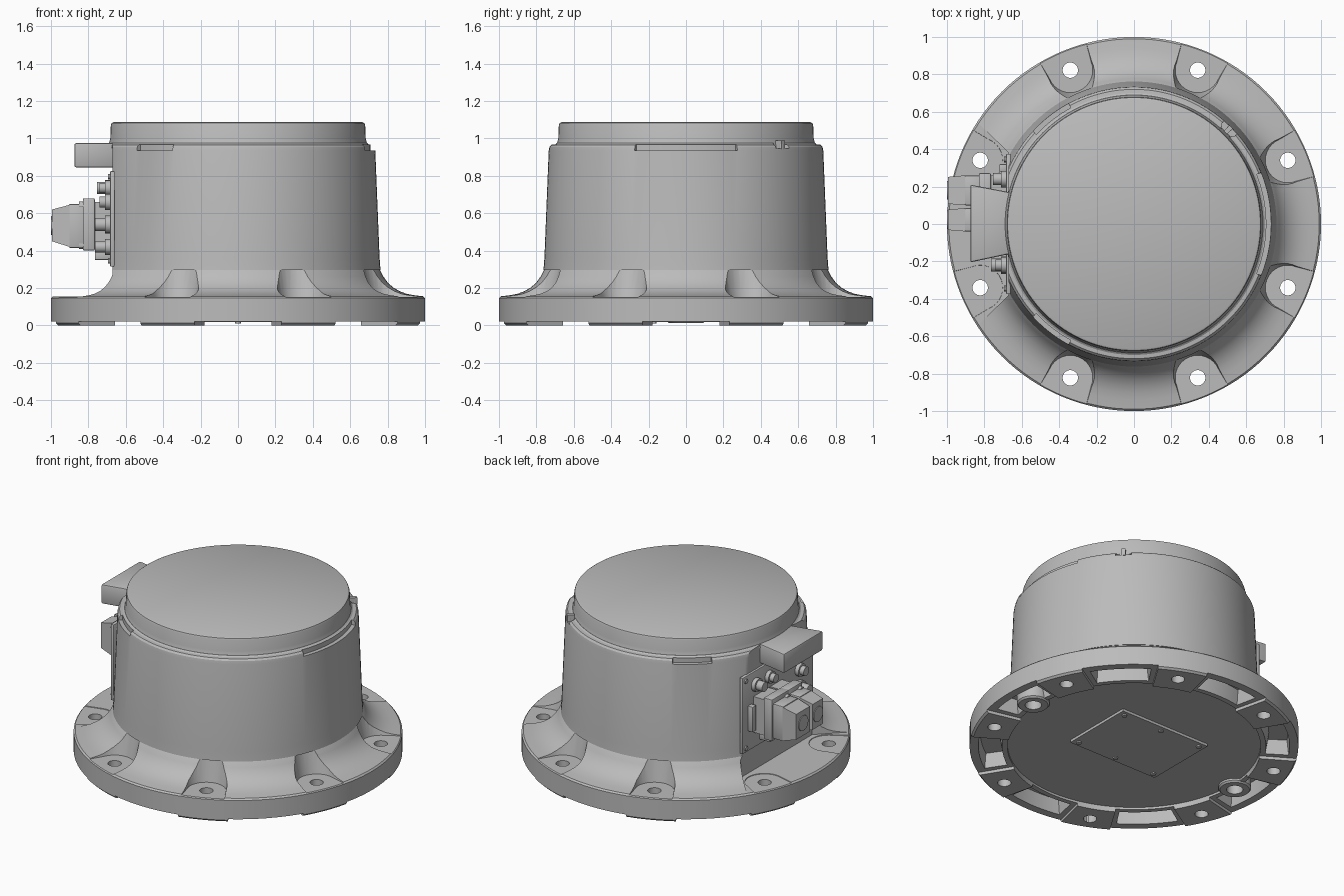
import bpy, bmesh
from math import sin, cos, pi, radians
from mathutils import Matrix

cube = bpy.data.objects.get("Cube")
if cube:
    bpy.data.objects.remove(cube, do_unlink=True)

grey = bpy.data.materials.new("cast_grey")
grey.use_nodes = True
tone = (0.5, 0.5, 0.5, 1)
grey.diffuse_color = tone
grey.node_tree.nodes["Principled BSDF"].inputs["Base Color"].default_value = tone


def finish(name, bm):
    bmesh.ops.remove_doubles(bm, verts=bm.verts, dist=1e-5)
    bmesh.ops.recalc_face_normals(bm, faces=bm.faces)
    mesh = bpy.data.meshes.new(name)
    bm.to_mesh(mesh)
    bm.free()
    ob = bpy.data.objects.new(name, mesh)
    bpy.context.collection.objects.link(ob)
    mesh.materials.append(grey)
    return ob


def activate(ob):
    bpy.ops.object.select_all(action='DESELECT')
    ob.select_set(True)
    bpy.context.view_layer.objects.active = ob


def smooth(ob, angle=30):
    activate(ob)
    bpy.ops.object.shade_smooth_by_angle(angle=radians(angle))
    return ob


def lathe(name, profile, closed=False, steps=128, at=(0, 0, 0)):
    """Spin an (r, z) profile round the z axis."""
    bm = bmesh.new()
    vs = [bm.verts.new((r, 0, z)) for r, z in profile]
    es = [bm.edges.new(p) for p in zip(vs, vs[1:])]
    if closed:
        es.append(bm.edges.new((vs[-1], vs[0])))
    bmesh.ops.spin(bm, geom=vs + es, cent=(0, 0, 0), axis=(0, 0, 1),
                   angle=2 * pi, steps=steps)
    bmesh.ops.translate(bm, verts=bm.verts, vec=at)
    return finish(name, bm)


def loft(name, low, high, z0, z1, turn=0, matrix=Matrix()):
    """Closed solid between two outlines with equal point counts."""
    bm = bmesh.new()
    a = [bm.verts.new((x, y, z0)) for x, y in low]
    b = [bm.verts.new((x, y, z1)) for x, y in high]
    bm.faces.new(a)
    bm.faces.new(b)
    n = len(a)
    for i in range(n):
        j = (i + 1) % n
        bm.faces.new((a[i], a[j], b[j], b[i]))
    bm.transform(matrix @ Matrix.Rotation(turn, 4, 'Z'))
    return finish(name, bm)


def rect(x0, x1, y0, y1):
    return [(x0, y0), (x1, y0), (x1, y1), (x0, y1)]


def circle(x, y, r, n=32):
    return [(x + r * cos(2 * pi * i / n), y + r * sin(2 * pi * i / n)) for i in range(n)]


def sector(r0, r1, half, n=10):
    angles = [radians(half) * (2 * i / n - 1) for i in range(n + 1)]
    return ([(r1 * cos(a), r1 * sin(a)) for a in angles]
            + [(r0 * cos(a), r0 * sin(a)) for a in reversed(angles)])


def box(name, x0, x1, y0, y1, z0, z1, bevel=0.0):
    r = rect(x0, x1, y0, y1)
    ob = loft(name, r, r, z0, z1)
    if bevel:
        activate(ob)
        m = ob.modifiers.new("bevel", 'BEVEL')
        m.width, m.segments = bevel, 2
        bpy.ops.object.modifier_apply(modifier=m.name)
        smooth(ob, 40)
    return ob


def rod_x(name, x0, x1, y, z, r, n=24):
    """Cylinder lying along x."""
    spin = Matrix.Translation((0, y, z)) @ Matrix.Rotation(pi / 2, 4, 'Y')
    c = circle(0, 0, r, n)
    return smooth(loft(name, c, c, x0, x1, matrix=spin))


def cut(ob, cutter):
    cutter.hide_render = True
    activate(ob)
    m = ob.modifiers.new("cut", 'BOOLEAN')
    m.operation, m.solver, m.object = 'DIFFERENCE', 'EXACT', cutter
    bpy.ops.object.modifier_apply(modifier=m.name)
    bpy.data.objects.remove(cutter, do_unlink=True)


# Flange with a concave sweep up to the body
flange = lathe("base_flange", [
    (0, 0.035), (0.77, 0.035), (0.77, 0), (0.988, 0), (1, 0.012), (1, 0.146), (0.99, 0.156),
    (0.94, 0.162), (0.9, 0.17), (0.865, 0.183), (0.83, 0.203), (0.8, 0.23),
    (0.777, 0.262), (0.762, 0.292), (0.755, 0.3), (0, 0.3)])


def scoop(r, spread):
    arc = [(0.89 + r * cos(a), r * sin(a))
           for a in (pi / 2 + pi * i / 16 for i in range(17))]
    return arc + [(1.1, -r - spread), (1.1, r + spread)]


for k in range(8):
    hole_turn, gap_turn = pi / 8 + k * pi / 4, k * pi / 4
    # flat seat and bolt hole
    cut(flange, loft("seat_cutter", scoop(0.12, 0.03), scoop(0.165, 0.03), 0.152, 0.36, hole_turn))
    hole = circle(0.89, 0, 0.041)
    cut(flange, loft("hole_cutter", hole, hole, -0.1, 0.4, hole_turn))
    # gap between foot pads and the hollow pocket above it
    gap = sector(0.74, 1.1, 13.5)
    cut(flange, loft("gap_cutter", gap, gap, -0.1, 0.02, gap_turn))
    cut(flange, loft("pocket_cutter", sector(0.79, 0.955, 12), sector(0.82, 0.935, 10.5),
                     -0.05, 0.115, gap_turn))

# Level floor in front of the connector panel
wedge = [(-0.67, -0.38), (-0.67, 0.38), (-1.1, 0.8), (-1.1, -0.8)]
cut(flange, loft("floor_cutter", wedge, wedge, 0.156, 0.5))

# Locating bosses under the flange
for side in (-1, 1):
    ring = circle(side * 0.8, 0, 0.05)
    cut(flange, loft("pin_cutter", ring, ring, -0.1, 0.125))
    smooth(lathe("locating_boss", [(0.05, 0.012), (0.09, 0.012), (0.1, 0.022), (0.1, 0.125),
                                   (0.05, 0.125)], True, 40, (side * 0.8, 0, 0)))
smooth(flange, 25)

# Tapered body with shoulder
body = lathe("body_shell", [
    (0, 0.296), (0.762, 0.296), (0.757, 0.36), (0.734, 0.935), (0.73, 0.955), (0.72, 0.966),
    (0.7, 0.968), (0.69, 0.975), (0, 0.975)])
cut(body, box("flat_cutter", -1, -0.67, -0.6, 0.6, 0.2, 1.1))
for angle, half in ((0, 22), (128, 9.5), (-128, 9.5)):
    strip = sector(0.708, 0.85, half)
    cut(body, loft("ledge_cutter", strip, strip, 0.935, 1.1, radians(angle)))
dish = circle(0.73, 0, 0.05)
cut(body, loft("dish_cutter", dish, dish, 0.945, 1.1, pi / 4))
smooth(body, 25)

# Top cap
smooth(lathe("top_cap", [(0, 0.95), (0.695, 0.95), (0.687, 0.985), (0.683, 1.0), (0.68, 1.072),
                         (0.676, 1.082), (0.666, 1.087), (0, 1.087)]), 40)

# Index lug in the dish
lug = rect(0.69, 0.735, -0.012, 0.012)
loft("index_lug", lug, lug, 0.94, 0.988, pi / 4)
pin = circle(0.722, 0, 0.014, 16)
smooth(loft("index_pin", pin, pin, 0.94, 0.97, pi / 4))

# Hood above the connectors
hood_outline = [(-0.875, -0.205), (-0.64, -0.155), (-0.64, 0.165), (-0.875, 0.21)]
hood = loft("connector_hood", hood_outline, hood_outline, 0.845, 0.975)
activate(hood)
m = hood.modifiers.new("bevel", 'BEVEL')
m.width, m.segments = 0.01, 2
bpy.ops.object.modifier_apply(modifier=m.name)
smooth(hood, 40)

# Connector panel with screws
box("connector_panel", -0.684, -0.66, -0.375, 0.375, 0.315, 0.825, 0.005)
for y in (-0.345, 0, 0.345):
    for z in (0.345, 0.795):
        rod_x("panel_screw", -0.694, -0.68, y, z, 0.015, 12)

# Two plug housings, each tapering to an outer face with a round gland
lay = Matrix.Rotation(-pi / 2, 4, 'Y')
for name, y0, y1, x_end in (("left_plug", 0.1, 0.26, 0.995), ("right_plug", -0.04, 0.085, 0.995)):
    wide, narrow = rect(0.42, 0.645, y0, y1), rect(0.45, 0.62, y0 + 0.008, y1 - 0.008)
    loft(name + "_hood", wide, narrow, 0.9, x_end, matrix=lay)
    box(name + "_body", -0.905, -0.82, y0, y1, 0.415, 0.65, 0.008)
    box(name + "_collar", -0.83, -0.765, y0 - 0.012, y1 + 0.012, 0.4, 0.68, 0.008)
    box(name + "_mount", -0.77, -0.68, y0, y1, 0.42, 0.66)
    rod_x(name + "_gland", -1.0, -0.98, (y0 + y1) / 2, 0.535, 0.05)
    for z in (0.43, 0.64):
        rod_x(name + "_latch", -0.85, -0.8, y0 + 0.02, z, 0.022, 12)

# Small round sockets and fittings
for y, z, r, tip in ((0.24, 0.735, 0.032, 0.755), (0.1, 0.735, 0.028, 0.74),
                     (-0.22, 0.54, 0.035, 0.765), (-0.22, 0.42, 0.03, 0.765),
                     (-0.22, 0.66, 0.03, 0.74)):
    rod_x("socket", -tip, -0.67, y, z, r)
    rod_x("socket_flange", -0.71, -0.68, y, z, r + 0.012)
box("lower_fitting", -0.765, -0.68, 0.02, 0.2, 0.35, 0.4, 0.005)
box("side_fitting", -0.72, -0.68, 0.28, 0.32, 0.45, 0.62, 0.005)

# Service cover with screws on the underside
box("bottom_cover", -0.34, 0.33, -0.21, 0.29, 0.018, 0.04)
for x in (-0.3, 0, 0.29):
    for y in (-0.175, 0.255):
        c = circle(x, y, 0.016, 12)
        loft("cover_screw", c, c, 0.01, 0.02)
